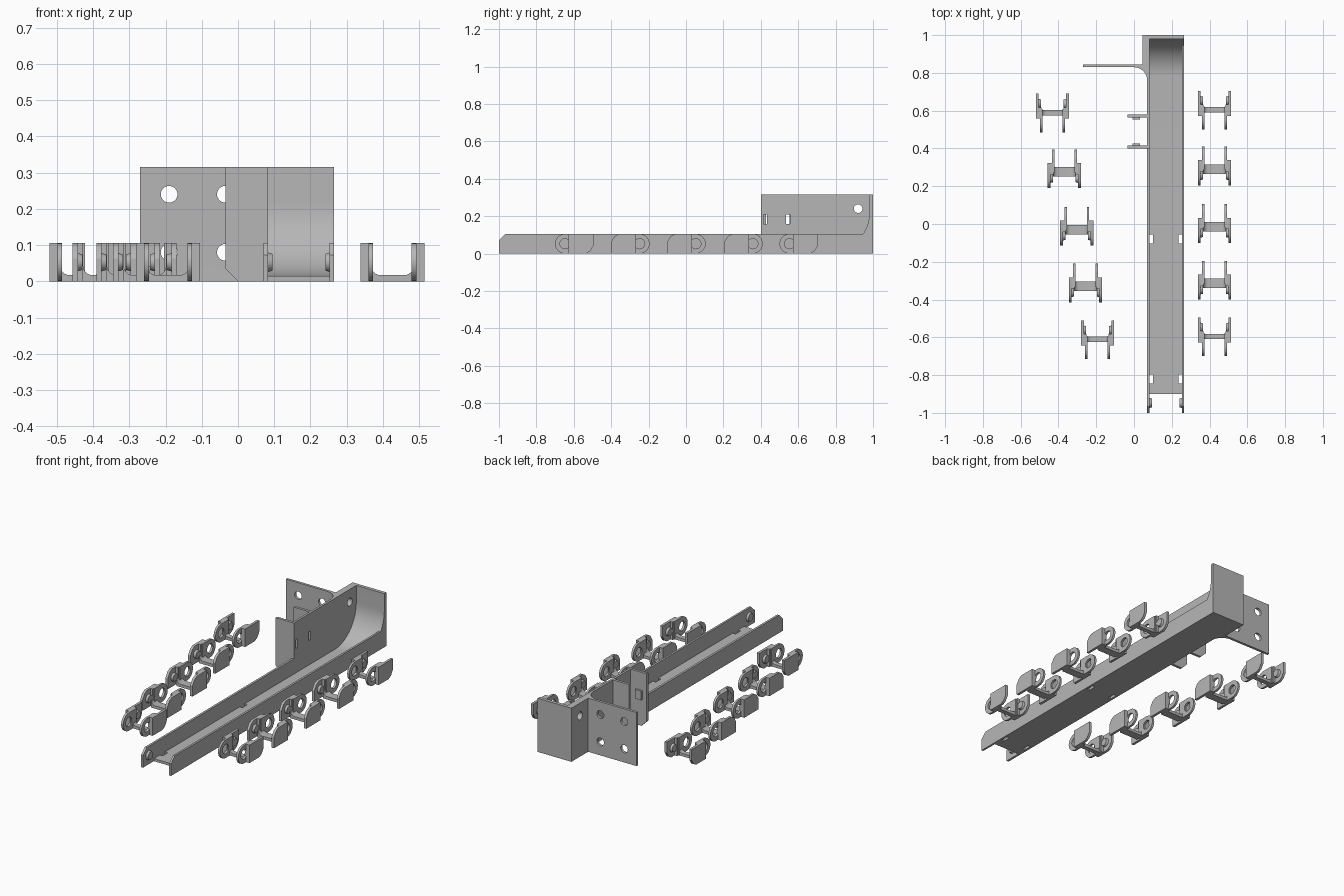
import bpy, bmesh, math
from mathutils import Vector

if "Cube" in bpy.data.objects:
    bpy.data.objects.remove(bpy.data.objects["Cube"])

grey = bpy.data.materials.new("grey_plastic")
grey.diffuse_color = (0.47, 0.47, 0.47, 1)
grey.use_nodes = True
grey.node_tree.nodes["Principled BSDF"].inputs["Base Color"].default_value = grey.diffuse_color
AXES = {'x': lambda u, v, w: (w, u, v),   # profile in y, z
        'y': lambda u, v, w: (u, w, v),   # profile in x, z
        'z': lambda u, v, w: (u, v, w)}   # profile in x, y


def prism(name, pts, axis, a, b, taper=1.0):
    """Extrude a closed 2D profile along an axis from a to b."""
    bm = bmesh.new()
    n = len(pts)
    mid = sum((Vector(p) for p in pts), Vector((0, 0))) / n
    top = [mid + (Vector(p) - mid) * taper for p in pts]
    va = [bm.verts.new(AXES[axis](*p, a)) for p in pts]
    vb = [bm.verts.new(AXES[axis](*p, b)) for p in top]
    bm.faces.new(va)
    bm.faces.new(vb)
    for i in range(n):
        j = (i + 1) % n
        bm.faces.new((va[i], va[j], vb[j], vb[i]))
    bmesh.ops.recalc_face_normals(bm, faces=bm.faces)
    me = bpy.data.meshes.new(name)
    bm.to_mesh(me)
    bm.free()
    me.materials.append(grey)
    ob = bpy.data.objects.new(name, me)
    bpy.context.collection.objects.link(ob)
    return ob


def rect(u0, u1, v0, v1):
    return [(u0, v0), (u1, v0), (u1, v1), (u0, v1)]


def arc(cu, cv, r, a0, a1, n=16):
    angs = [math.radians(a0 + (a1 - a0) * i / n) for i in range(n + 1)]
    return [(cu + r * math.cos(a), cv + r * math.sin(a)) for a in angs]


def circle(cu, cv, r, n=32):
    return arc(cu, cv, r, 0, 360, n)[:-1]


def select(obs):
    bpy.ops.object.select_all(action='DESELECT')
    for o in obs:
        o.select_set(True)
    bpy.context.view_layer.objects.active = obs[0]


def cut(ob, *hole):
    """Drill a prism shaped hole through an object."""
    cutter = prism("cutter", *hole)
    mod = ob.modifiers.new("hole", 'BOOLEAN')
    mod.operation = 'DIFFERENCE'
    mod.solver = 'EXACT'
    mod.object = cutter
    select([ob])
    bpy.ops.object.modifier_apply(modifier="hole")
    bpy.data.objects.remove(cutter)


def join(obs, name):
    select(obs)
    bpy.ops.object.join()
    obs[0].name = name
    return obs[0]


H, TALL = 0.105, 0.315

# tray floor sweeping up into the back wall
sweep = arc(0.78, 0.215, 0.2, 0, -90, 20)
floor = prism("tray_floor", [(-0.9, 0), (1, 0), (1, TALL), (0.98, TALL)] + sweep + [(-0.9, 0.015)],
              'x', 0.083, 0.253)
for y in (-0.08, -0.82):
    for x in (0.092, 0.244):
        cut(floor, rect(x - 0.009, x + 0.009, y - 0.024, y + 0.024), 'z', -0.1, 0.1)

# low right wall, joined to the curve of the back wall
curve_side = [p for p in sweep if p[1] > H]
prism("right_wall", [(-1, 0), (1, 0), (1, TALL), (0.98, TALL)] + curve_side +
      [(0.946, H), (-0.965, H), (-1, 0.072)], 'x', 0.253, 0.265)

# left wall, tall at the back, with tie slots and a screw hole
left = prism("left_wall", [(-1, 0), (1, 0), (1, TALL), (0.4, TALL), (0.4, H),
                           (-0.965, H), (-1, 0.072)], 'x', 0.07, 0.083)
for y in (0.424, 0.545):
    cut(left, rect(y - 0.01, y + 0.01, 0.157, 0.21), 'x', 0, 0.2)
screw = (circle(0.92, 0.24, 0.023), 'x', 0, 0.2)
cut(left, *screw)

# mounting bracket: thick block, filleted corner and drilled flange
bracket = prism("mounting_bracket", [(0.045, 1), (0.07, 1)] + arc(0, 0.76, 0.07, 0, 90) +
                [(-0.27, 0.83), (-0.27, 0.845), (0.045, 0.845)], 'z', 0, TALL)
cut(bracket, *screw)
for x in (-0.19, -0.035):
    for z in (0.08, 0.24):
        cut(bracket, circle(x, z, 0.023), 'y', 0.79, 0.9)

# side tabs with a chamfered lower corner and a small pad inside
for name, y, pad in (("front_tab", 0.4, 0.415), ("rear_tab", 0.565, 0.553)):
    prism(name, [(0, 0), (0.07, 0), (0.07, TALL), (-0.035, TALL), (-0.035, 0.035)],
          'y', y, y + 0.015)
    prism(name + "_pad", rect(-0.008, 0.033, 0.157, 0.21), 'y', pad, pad + 0.012)

# hinge pins at the open end of the tray
for name, x0, x1 in (("left_tray_pin", 0.083, 0.095), ("right_tray_pin", 0.253, 0.241)):
    prism(name, circle(-0.947, 0.0525, 0.027), 'x', x0, x1, 0.85)


def chain_link(name, cx, cy, d):
    """One chain link; d is the y direction in which the wide end points."""
    def prof(pts):
        return [(cy + d * y, z if d > 0 else H - z) for y, z in pts]
    parts = []
    for s in (-1, 1):
        # narrow plate with round end and hinge hole
        inner = prism("inner_plate", prof(arc(-0.05, H / 2, H / 2, 90, 270) + [(0.02, 0), (0.02, H)]),
                      'x', cx + s * 0.053, cx + s * 0.066)
        cut(inner, prof(circle(-0.05, H / 2, 0.027)), 'x', cx + s * 0.03, cx + s * 0.1)
        # wide plate with one cut corner
        outer = prism("outer_plate", prof([(-0.03, 0), (0.062, 0), (0.085, 0.013), (0.1025, 0.042),
                                           (0.1025, H), (-0.03, H)]),
                      'x', cx + s * 0.073, cx + s * 0.088)
        # web between the plates, and the hinge pin
        web = prism("web", prof(rect(-0.03, 0.03, 0, H)), 'x', cx + s * 0.058, cx + s * 0.0735)
        pin = prism("pin", prof(circle(0.05, H / 2, 0.025)), 'x',
                    cx + s * 0.073, cx + s * 0.06, 0.85)
        parts += [inner, outer, web, pin]
    # bottom bridge with rounded inner corners
    y0, y1 = (-0.012, 0.016) if d > 0 else (-0.042, 0.008)
    outline = [(cx - 0.06, 0), (cx + 0.06, 0), (cx + 0.06, 0.042)]
    outline += arc(cx + 0.033, 0.042, 0.025, 0, -90, 6)
    outline += arc(cx - 0.033, 0.042, 0.025, -90, -180, 6) + [(cx - 0.06, 0.042)]
    parts.append(prism("bridge", outline, 'y', cy + y0, cy + y1))
    join(parts, name)


# two rows of links: straight on the right, slanted on the left
for i, (y, d, x_left) in enumerate(((0.6025, 1, -0.432), (0.3075, -1, -0.369), (0.0025, -1, -0.303),
                                    (-0.2975, -1, -0.257), (-0.5975, 1, -0.193))):
    chain_link(f"right_link_{i + 1}", 0.426, y, d)
    chain_link(f"left_link_{i + 1}", x_left, y - 0.015, d)

select(list(bpy.context.scene.objects))
bpy.ops.object.shade_smooth_by_angle(angle=math.radians(30))
